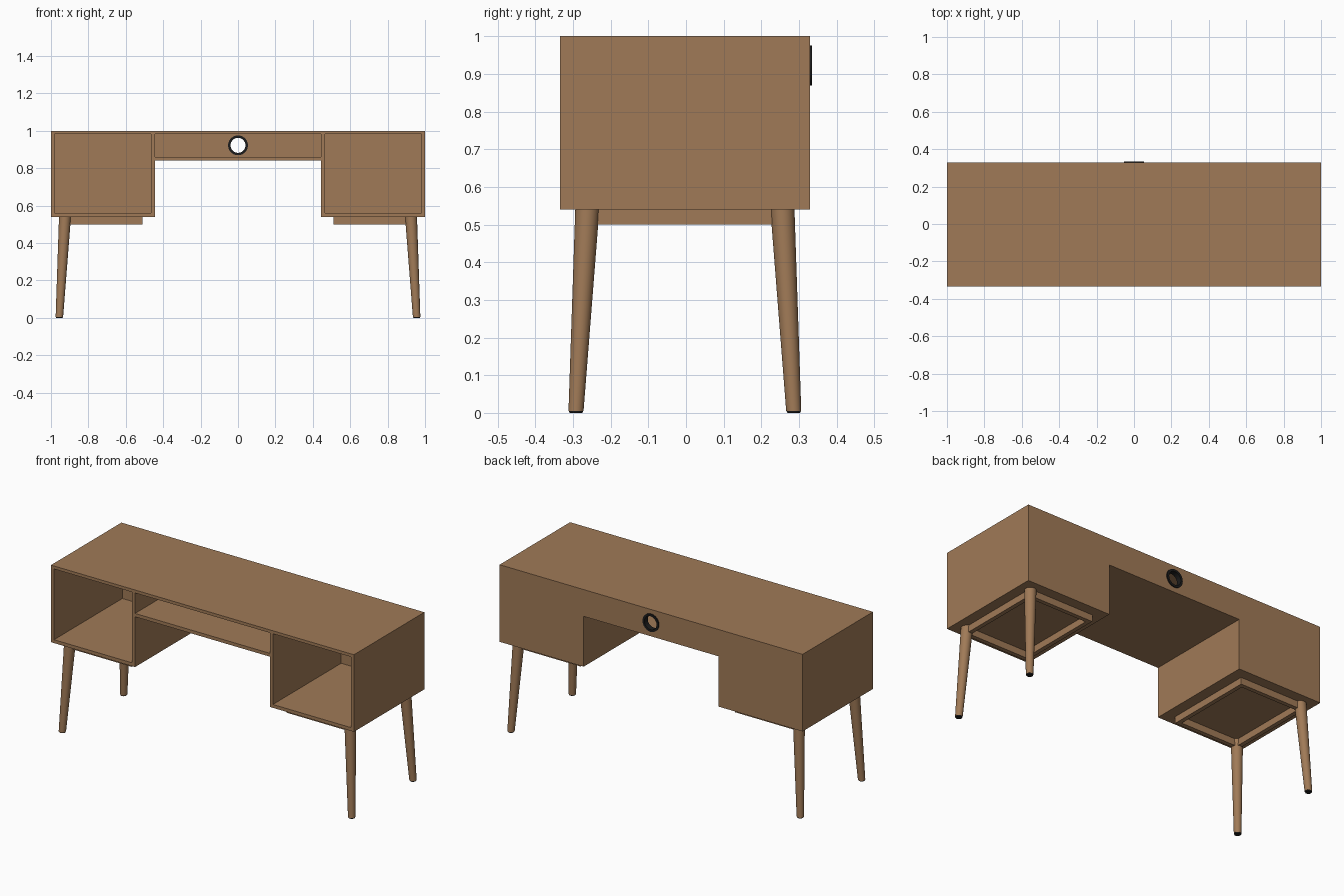
import bpy, bmesh, math
from mathutils import Matrix

if "Cube" in bpy.data.objects:
    bpy.data.objects.remove(bpy.data.objects["Cube"])


def material(name, rgb):
    m = bpy.data.materials.new(name)
    m.diffuse_color = (*rgb, 1)
    m.use_nodes = True
    m.node_tree.nodes["Principled BSDF"].inputs["Base Color"].default_value = m.diffuse_color
    return m


wood = material("walnut wood", (0.352, 0.195, 0.095))
black = material("black plastic", (0.012, 0.012, 0.012))


def finish(name, bm, mat, smooth=False):
    bmesh.ops.recalc_face_normals(bm, faces=bm.faces)
    me = bpy.data.meshes.new(name)
    bm.to_mesh(me)
    bm.free()
    me.materials.append(mat)
    ob = bpy.data.objects.new(name, me)
    bpy.context.collection.objects.link(ob)
    if smooth:
        bpy.ops.object.select_all(action='DESELECT')
        ob.select_set(True)
        bpy.context.view_layer.objects.active = ob
        bpy.ops.object.shade_smooth_by_angle(angle=math.radians(40))
    return ob


def box(name, x0, x1, y0, y1, z0, z1, mat=wood):
    bm = bmesh.new()
    bmesh.ops.create_cube(bm, size=1)
    for v in bm.verts:
        v.co = ((x0 + x1) / 2 + v.co.x * (x1 - x0),
                (y0 + y1) / 2 + v.co.y * (y1 - y0),
                (z0 + z1) / 2 + v.co.z * (z1 - z0))
    return finish(name, bm, mat)


def tapered(name, bottom, top, r0, r1, mat):
    """Tapered, leaning round post with level ends."""
    bm = bmesh.new()
    bmesh.ops.create_cone(bm, cap_ends=True, segments=32, radius1=r0, radius2=r1, depth=1)
    for v in bm.verts:
        end = top if v.co.z > 0 else bottom
        v.co = (v.co.x + end[0], v.co.y + end[1], end[2])
    return finish(name, bm, mat, True)


F, B, T = -0.335, 0.329, 0.02      # front, back, board thickness
IN = 0.445                         # inner face of the cabinets

# Desk top
box("desk_top", -1, 1, F, B, 0.982, 1.0)

for s, side in ((-1, "left"), (1, "right")):
    def sbox(name, a, b, *rest):
        box(side + "_" + name, *sorted((s * a, s * b)), *rest)

    # Open cabinet
    sbox("cabinet_outer_side", 1 - T, 1, F, B, 0.56, 0.982)
    sbox("cabinet_inner_side", IN, IN + T, F, B, 0.56, 0.982)
    sbox("cabinet_bottom", IN, 1, F, B, 0.54, 0.56)
    sbox("cabinet_back", IN + T, 1 - T, B - T, B, 0.56, 0.982)

    # Leg frame rails
    sbox("frame_inner_rail", 0.51, 0.535, -0.273, 0.267, 0.5, 0.54)
    sbox("frame_outer_rail", 0.912, 0.937, -0.26, 0.255, 0.5, 0.54)
    sbox("frame_front_rail", 0.535, 0.925, -0.273, -0.248, 0.5, 0.54)
    sbox("frame_back_rail", 0.535, 0.925, 0.242, 0.267, 0.5, 0.54)

    # Splayed legs with foot pads
    for e, end in ((-1, "front"), (1, "back")):
        foot = (s * 0.955, -0.003 + e * 0.289)
        head = (s * 0.925, -0.003 + e * 0.259)
        tapered(f"{side}_{end}_leg", (*foot, 0.005), (*head, 0.54), 0.02, 0.032, wood)
        tapered(f"{side}_{end}_foot_pad", (*foot, 0), (*foot, 0.005), 0.017, 0.019, black)

# Centre shelf and its back board
box("centre_shelf", -IN, IN, F, B, 0.84, 0.86)
board = box("centre_back", -IN, IN, B - T, B, 0.86, 0.982)

# Cable hole cut through the back board
CZ = 0.922
bm = bmesh.new()
bmesh.ops.create_cone(bm, cap_ends=True, segments=48, radius1=0.046, radius2=0.046, depth=0.1,
                      matrix=Matrix.Translation((0, B, CZ)) @ Matrix.Rotation(math.pi / 2, 4, 'X'))
cutter = finish("hole_cutter", bm, black)
cutter.hide_render = True
mod = board.modifiers.new("cable hole", 'BOOLEAN')
mod.operation = 'DIFFERENCE'
mod.solver = 'EXACT'
mod.object = cutter
bpy.context.view_layer.objects.active = board
bpy.ops.object.modifier_apply(modifier=mod.name)
bpy.data.objects.remove(cutter)

# Cable grommet: flanged ring spun round the hole
profile = [(0.040, 0.335), (0.053, 0.335), (0.053, B), (0.045, B),
           (0.045, B - T), (0.053, B - T), (0.053, 0.303), (0.040, 0.303)]
bm = bmesh.new()
N = 48
rings = []
for i in range(N):
    a = 2 * math.pi * i / N
    rings.append([bm.verts.new((r * math.cos(a), y, CZ + r * math.sin(a))) for r, y in profile])
for i in range(N):
    p, q = rings[i], rings[(i + 1) % N]
    for j in range(len(profile)):
        k = (j + 1) % len(profile)
        bm.faces.new((p[j], p[k], q[k], q[j]))
finish("cable_grommet", bm, black, True)
